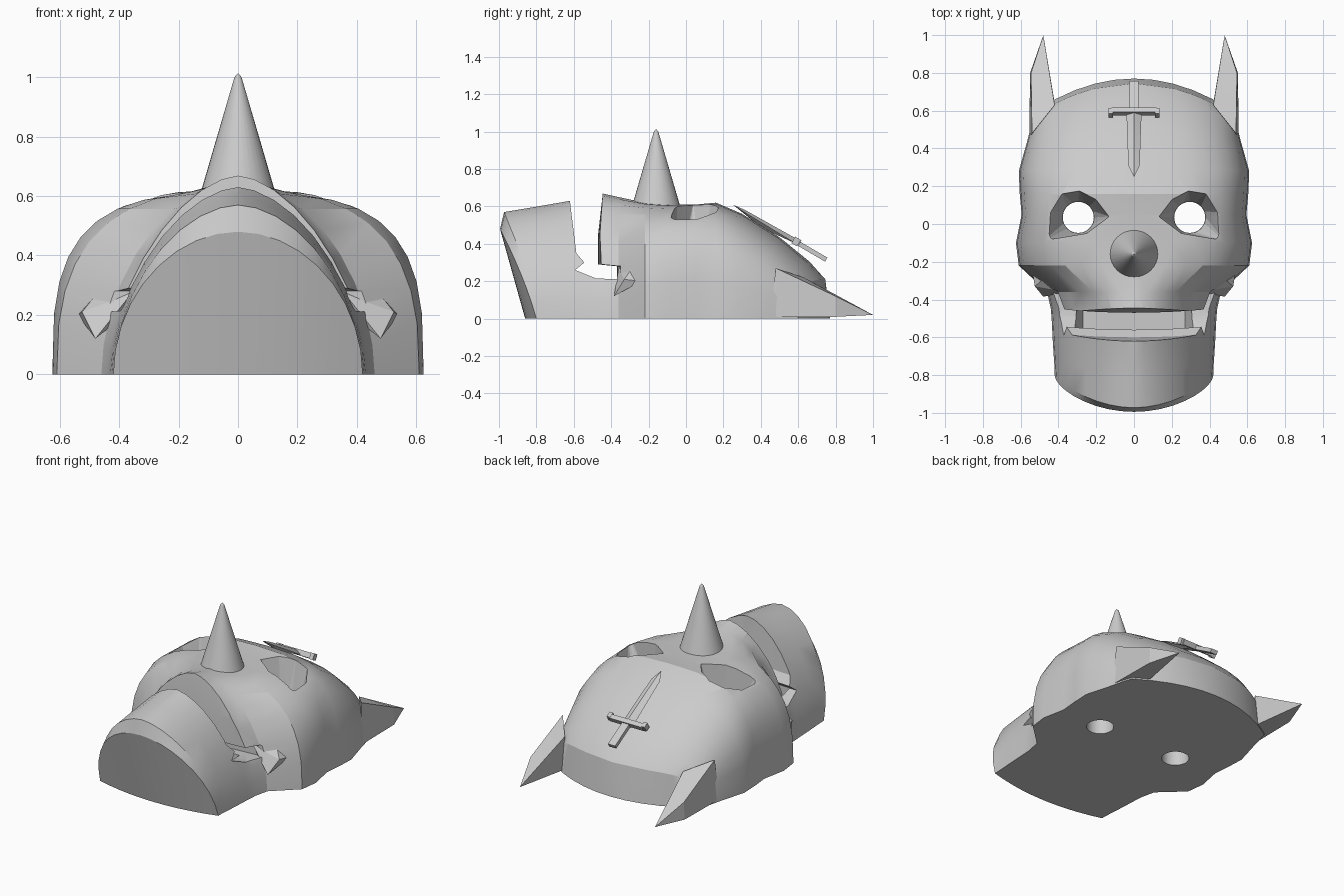
import bpy, bmesh, math
from mathutils import Vector, Matrix

cube = bpy.data.objects.get("Cube")
if cube:
    bpy.data.objects.remove(cube, do_unlink=True)

grey = bpy.data.materials.new("light grey")
grey.use_nodes = True
grey.diffuse_color = (0.6, 0.6, 0.6, 1)
grey.node_tree.nodes["Principled BSDF"].inputs["Base Color"].default_value = (0.6, 0.6, 0.6, 1)


def finish(name, bm, angle=25):
    bmesh.ops.recalc_face_normals(bm, faces=bm.faces)
    mesh = bpy.data.meshes.new(name)
    bm.to_mesh(mesh)
    bm.free()
    obj = bpy.data.objects.new(name, mesh)
    bpy.context.collection.objects.link(obj)
    mesh.materials.append(grey)
    smooth(obj, angle)
    return obj


def smooth(obj, angle):
    bpy.ops.object.select_all(action='DESELECT')
    obj.select_set(True)
    bpy.context.view_layer.objects.active = obj
    bpy.ops.object.shade_smooth_by_angle(angle=math.radians(angle))


def loft(name, rings):
    bm = bmesh.new()
    loops = [[bm.verts.new(p) for p in ring] for ring in rings]
    for a, b in zip(loops, loops[1:]):
        for i in range(len(a)):
            j = (i + 1) % len(a)
            bm.faces.new((a[i], a[j], b[j], b[i]))
    for cap in (loops[0], loops[-1]):
        bm.faces.new(cap)
    bmesh.ops.triangulate(bm, faces=bm.faces)
    return finish(name, bm)


def hull(name, points, side=1):
    bm = bmesh.new()
    for x, y, z in points:
        bm.verts.new((x * side, y, z))
    result = bmesh.ops.convex_hull(bm, input=bm.verts)
    bmesh.ops.delete(bm, geom=[v for v in result["geom_interior"] if isinstance(v, bmesh.types.BMVert)],
                     context='VERTS')
    return finish(name, bm, 10)


def cone(name, r1, r2, z1, z2, x, y, sides=32):
    bm = bmesh.new()
    bmesh.ops.create_cone(bm, cap_ends=True, segments=sides, radius1=r1, radius2=r2,
                          depth=z2 - z1, matrix=Matrix.Translation((x, y, (z1 + z2) / 2)))
    return finish(name, bm)


def cut(target, cutter):
    cutter.hide_render = True
    mod = target.modifiers.new("cut", 'BOOLEAN')
    mod.operation = 'DIFFERENCE'
    mod.solver = 'EXACT'
    mod.object = cutter
    bpy.context.view_layer.objects.active = target
    bpy.ops.object.modifier_apply(modifier=mod.name)
    bpy.data.objects.remove(cutter, do_unlink=True)


def section(y, w, h, n, bend, tilt, steps=18):
    # Rounded arch and its flat base, bent at the sides and leaning with height
    arch = []
    for i in range(steps + 1):
        t = math.pi * i / steps
        c, s = math.cos(t), max(0, math.sin(t))
        x = math.copysign(abs(c) ** (2 / n), c) * w
        z = h * s ** (2 / n) if 0 < i < steps else 0
        arch.append((x, y + bend * (x / w) ** 2 + tilt * z, z))
    base = [(w * k / 5, y + bend * (k / 5) ** 2, 0) for k in range(-4, 5)]
    return arch + base


# Face body: y, half width, height, squareness, bend, tilt
stations = [
    (-.86, .42, .48, 1.95, .06, -.28), (-.83, .42, .57, 1.8, .06, -.25),
    (-.72, .425, .60, 1.75, .02, -.12), (-.62, .43, .63, 1.7, 0, 0),
    (-.52, .435, .66, 1.65, 0, 0), (-.45, .44, .67, 1.65, 0, 0),
    (-.36, .46, .65, 1.85, 0, 0), (-.22, .61, .62, 2.7, 0, 0),
    (-.1, .625, .61, 3.2, 0, 0), (.05, .595, .61, 3.4, 0, 0),
    (.16, .605, .62, 3.1, 0, 0), (.3, .61, .56, 3, -.02, 0),
    (.5, .565, .435, 3, -.06, 0), (.66, .54, .305, 3.2, -.12, 0),
    (.77, .52, .21, 4, -.17, -.12)]
face = loft("face_body", [section(*s) for s in stations])

# Mouth slot, curved with the lips, and a sunken floor
slot = [(-.62, .85), (-.62, .62), (-.6, .35), (-.56, .3), (-.61, .26), (-.5, .215),
        (-.37, .21), (-.37, .28), (-.47, .29), (-.47, .45), (-.445, .67), (-.44, .85)]
cut(face, loft("mouth_cutter", [[(x / 10, y + .02 * min(1, (x / 4) ** 2), z) for y, z in slot]
                                for x in range(-7, 8)]))
floor_box = [(side * x, y, z) for side in (1, -1) for x, z in ((.27, .1), (.32, .26)) for y in (-.615, -.42)]
cut(face, hull("mouth_floor_cutter", floor_box))

# Eye sockets with round holes through the back
opening = [(.13, .04), (.2, .13), (.29, .18), (.39, .17), (.47, .06),
           (.48, -.09), (.38, -.06), (.25, -.05)]
for side in (1, -1):
    rim = [(x, y, .62) for x, y in opening]
    top = [(.3 + (x - .3) * 1.05, y * 1.05, .8) for x, y in opening]
    well = [(.295 + .085 * math.cos(a * math.pi / 8), .035 + .085 * math.sin(a * math.pi / 8), .33)
            for a in range(16)]
    cut(face, hull("eye_socket_cutter", rim + top + well, side))
    cut(face, cone("eye_hole_cutter", .082, .082, -.2, .7, .295 * side, .035))
smooth(face, 25)

# Horns and cheek corners
horn = [(.48, 1, .02), (.42, .64, .01), (.42, .63, .22), (.55, .8, .01), (.545, .8, .12),
        (.555, .45, .01), (.54, .48, .27)]
cheek = [(.525, -.33, .21), (.36, -.36, .27), (.48, -.385, .12), (.38, -.34, .2),
         (.54, -.24, .2), (.42, -.24, .34)]
for side, label in ((1, "left"), (-1, "right")):
    hull(label + "_horn", horn, side)
    hull(label + "_cheek_corner", cheek, side)

# Pointed nose with a blunt tip
cone("nose", .135, .012, .58, 1.0, 0, -.16)
cone("nose_tip", .012, .002, 1.0, 1.012, 0, -.16)

# Dagger lying along the sloping forehead
slope = Vector((0, .48, -.28)).normalized()
normal = Vector((0, .28, .48)).normalized()


def on_dagger(x, along, up):
    return Vector((x, .25, .61)) + slope * along + normal * up


def dagger_part(name, points):
    return hull(name, [on_dagger(*p) for p in points])


dagger_part("dagger_blade", [(0, 0, 0), (.03, .07, -.004), (-.03, .07, -.004), (.04, .4, -.01),
                             (-.04, .4, -.01), (0, .07, .008), (0, .4, .014), (0, .2, -.03)])
dagger_part("dagger_grip", [(x, a, u) for x in (-.025, .025) for a in (.4, .58) for u in (-.015, .01)])
dagger_part("dagger_guard", [(x, a, u) for x in (-.12, .12) for a in (.385, .415) for u in (-.015, .018)])
for side, label in ((1, "left"), (-1, "right")):
    dagger_part(label + "_guard_end", [(side * x, a, u) for x in (.11, .135) for a in (.375, .41)
                                       for u in (-.02, .02)])
